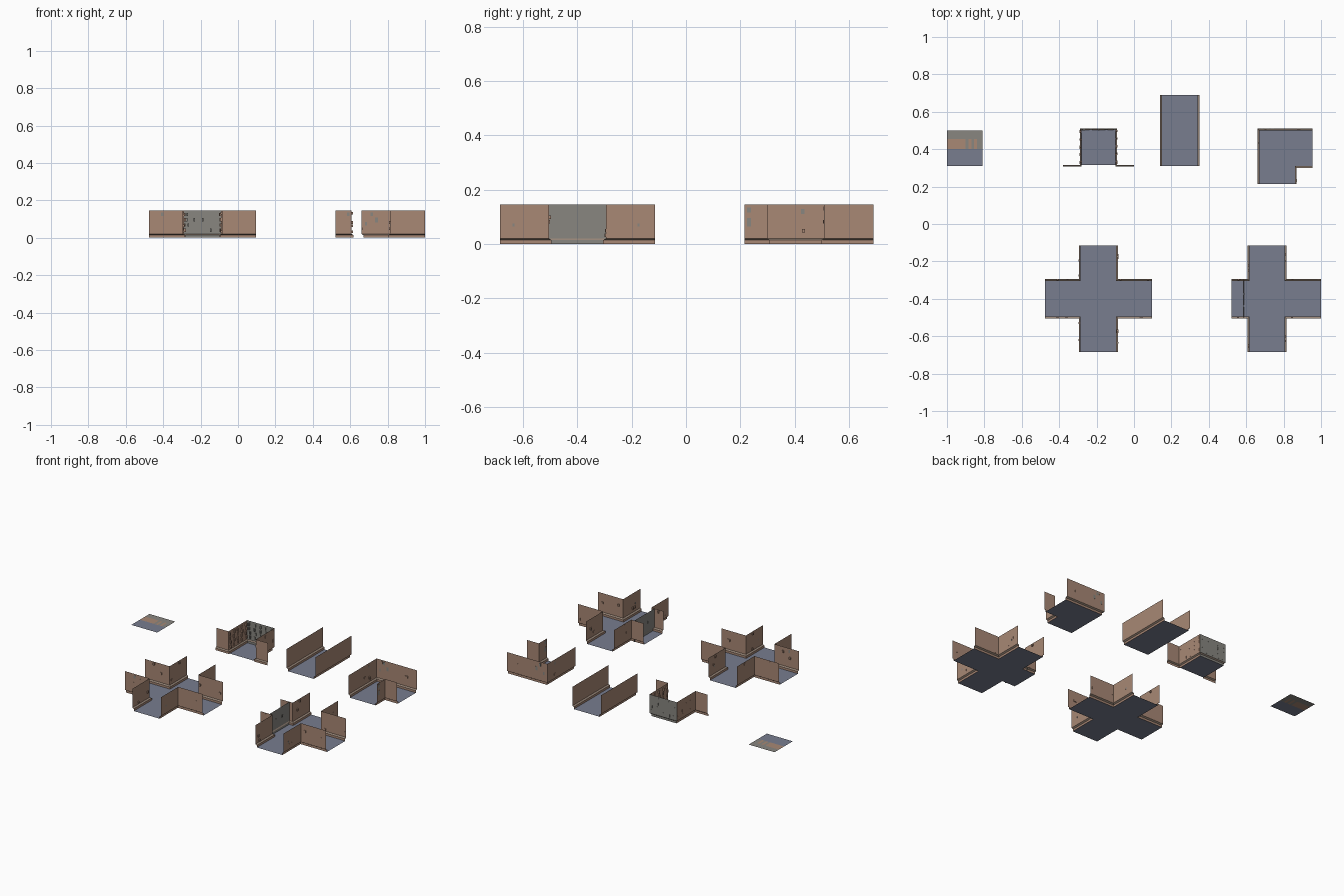
import bpy, bmesh, random
from mathutils import Vector

if "Cube" in bpy.data.objects:
    bpy.data.objects.remove(bpy.data.objects["Cube"])

random.seed(4)
H = 0.145                                   # wall height


def material(name, srgb):
    m = bpy.data.materials.new(name)
    m.diffuse_color = [((c / 255 + 0.055) / 1.055) ** 2.4 for c in srgb] + [1]
    m.use_nodes = True
    m.node_tree.nodes["Principled BSDF"].inputs["Base Color"].default_value = m.diffuse_color
    return m


MATS = [material("brown_brick", (168, 136, 117)),
        material("grey_stone", (136, 134, 128)),
        material("blue_grey_floor", (120, 125, 143)),
        material("skirting_ledge", (150, 132, 118))]
BROWN, GREY, BLUE, LEDGE = range(4)


def finish(bm, name):
    me = bpy.data.meshes.new(name)
    bm.to_mesh(me)
    bm.free()
    for m in MATS:
        me.materials.append(m)
    ob = bpy.data.objects.new(name, me)
    bpy.context.collection.objects.link(ob)
    return ob


def face(bm, pts, mat):
    f = bm.faces.new([bm.verts.new(p) for p in pts])
    f.material_index = mat


def floor(name, rects):
    """Flat rectangles (x0, x1, y0, y1, material) lying on the ground."""
    bm = bmesh.new()
    for x0, x1, y0, y1, m in rects:
        face(bm, [(x0, y0, 0), (x1, y0, 0), (x1, y1, 0), (x0, y1, 0)], m)
    finish(bm, name)


def block(bm, o, t, n, s, z, w, h, d0, d1, mat):
    """Small box on a wall: s along it, d0..d1 through it."""
    def P(a, d, c):
        p = o + t * a + n * d
        return (p.x, p.y, c)
    a, b, lo, hi = s - w / 2, s + w / 2, z - h / 2, z + h / 2
    A = [P(a, d1, lo), P(b, d1, lo), P(b, d1, hi), P(a, d1, hi)]
    B = [P(a, d0, lo), P(b, d0, lo), P(b, d0, hi), P(a, d0, hi)]
    face(bm, A, mat)
    face(bm, B[::-1], mat)
    for i in range(4):
        j = (i + 1) % 4
        face(bm, [B[i], B[j], A[j], A[i]], mat)


def wall(name, path, depth=0.01, bricks=2, grey=(), patches=()):
    """Thin wall sheet with inner skirting; the room lies left of the path."""
    bm = bmesh.new()
    pts = [Vector(p) for p in path]
    dirs = [(b - a).normalized() for a, b in zip(pts, pts[1:])]
    nor = [Vector((-d.y, d.x)) for d in dirs]
    # square corners: the mitre is the sum of both wall normals
    mitre = [nor[0]] + [a + b for a, b in zip(nor, nor[1:])] + [nor[-1]]
    profile = [(depth, 0), (depth, 0.014), (0, 0.02), (0, H)]
    rings = [[bm.verts.new(((p + m * d).x, (p + m * d).y, z)) for d, z in profile]
             for p, m in zip(pts, mitre)]
    for i, (r, q) in enumerate(zip(rings, rings[1:])):
        base = GREY if i in grey else BROWN
        for k in range(3):
            f = bm.faces.new((r[k], q[k], q[k + 1], r[k + 1]))
            f.material_index = LEDGE if k == 1 else base
        # uneven bricks standing out of the wall
        length = (pts[i + 1] - pts[i]).length
        for _ in range(bricks):
            block(bm, pts[i], dirs[i], nor[i], random.uniform(0.012, length - 0.012),
                  0.032 + 0.0165 * random.randrange(7), 0.011, 0.014,
                  -0.0008, random.uniform(0.003, 0.008), base)
    # worn grey spots, showing on both sides
    for i, s, z, w, h in patches:
        block(bm, pts[i], dirs[i], nor[i], s, z, w, h, -0.001, 0.001, GREY)
    finish(bm, name)


def crossing(name, x0, x1, x2, x3, y0, y1, y2, y3, e=0.01):
    floor(name + "_floor", [(x1 + e, x2 - e, y0, y3, BLUE),
                            (x0, x1 + e, y1 + e, y2 - e, BLUE),
                            (x2 - e, x3, y1 + e, y2 - e, BLUE)])
    wall(name + "_wall_back_right", [(x3, y2), (x2, y2), (x2, y3)],
         patches=[(1, 0.12, 0.07, 0.008, 0.012)])
    wall(name + "_wall_back_left", [(x1, y3), (x1, y2), (x0, y2)])
    wall(name + "_wall_front_left", [(x0, y1), (x1, y1), (x1, y0)],
         patches=[(0, 0.07, 0.125, 0.012, 0.02)])
    wall(name + "_wall_front_right", [(x2, y0), (x2, y1), (x3, y1)],
         patches=[(0, 0.05, 0.07, 0.008, 0.012)])


# Loose flat sample tile
strip = [(-1, -0.9, BROWN), (-0.9, -0.885, GREY), (-0.885, -0.87, BROWN),
         (-0.87, -0.855, GREY), (-0.855, -0.84, BROWN), (-0.84, -0.81, GREY)]
floor("flat_tile", [(-1, -0.81, 0.31, 0.40, BLUE), (-1, -0.81, 0.455, 0.50, GREY)]
      + [(a, b, 0.40, 0.455, m) for a, b, m in strip])

# Alcove with grey back wall, rough bricks and side wings
floor("alcove_floor", [(-0.282, -0.098, 0.315, 0.502, BLUE)])
wall("alcove_wall", [(0, 0.315), (-0.09, 0.315), (-0.09, 0.51), (-0.29, 0.51),
                     (-0.29, 0.315), (-0.38, 0.315)],
     depth=0.008, bricks=0, grey=(2,))
bm = bmesh.new()
sides = [((-0.09, 0.315), (0, 1), BROWN), ((-0.09, 0.51), (-1, 0), GREY),
         ((-0.29, 0.51), (0, -1), BROWN)]
for o, t, m in sides:
    t = Vector(t)
    for col in (0.015, 0.06, 0.1, 0.14, 0.18):
        for row in range(4):
            block(bm, Vector(o), t, Vector((-t.y, t.x)),
                  col + random.uniform(-0.005, 0.005), 0.04 + row * 0.028,
                  0.008, 0.018, -0.0008, random.uniform(0.004, 0.011), m)
finish(bm, "alcove_rough_bricks")

# Straight corridor
floor("corridor_floor", [(0.15, 0.34, 0.31, 0.69, BLUE)])
wall("corridor_wall_left", [(0.14, 0.69), (0.14, 0.31)], bricks=0)
wall("corridor_wall_right", [(0.35, 0.31), (0.35, 0.69)], bricks=0)

# Corner corridor
floor("corner_floor", [(0.67, 0.86, 0.215, 0.50, BLUE),
                       (0.86, 0.955, 0.31, 0.50, BLUE)])
wall("corner_outer_wall", [(0.955, 0.51), (0.66, 0.51), (0.66, 0.215)], bricks=3,
     patches=[(0, 0.215, 0.095, 0.015, 0.025), (0, 0.24, 0.125, 0.014, 0.02),
              (0, 0.27, 0.075, 0.01, 0.02), (1, 0.08, 0.12, 0.012, 0.018)])
wall("corner_inner_wall", [(0.87, 0.215), (0.87, 0.30), (0.955, 0.30)], bricks=0,
     patches=[(0, 0.017, 0.125, 0.016, 0.02), (0, 0.017, 0.08, 0.014, 0.03)])

# Open crossing, and crossing whose short left arm is closed by a grey wall
crossing("open_crossing", -0.475, -0.295, -0.085, 0.095, -0.685, -0.505, -0.295, -0.115)
crossing("blocked_crossing", 0.52, 0.608, 0.815, 1.0, -0.685, -0.505, -0.295, -0.115)
wall("blocking_wall", [(0.585, -0.295), (0.585, -0.505)], depth=0.004,
     bricks=2, grey=(0,))
